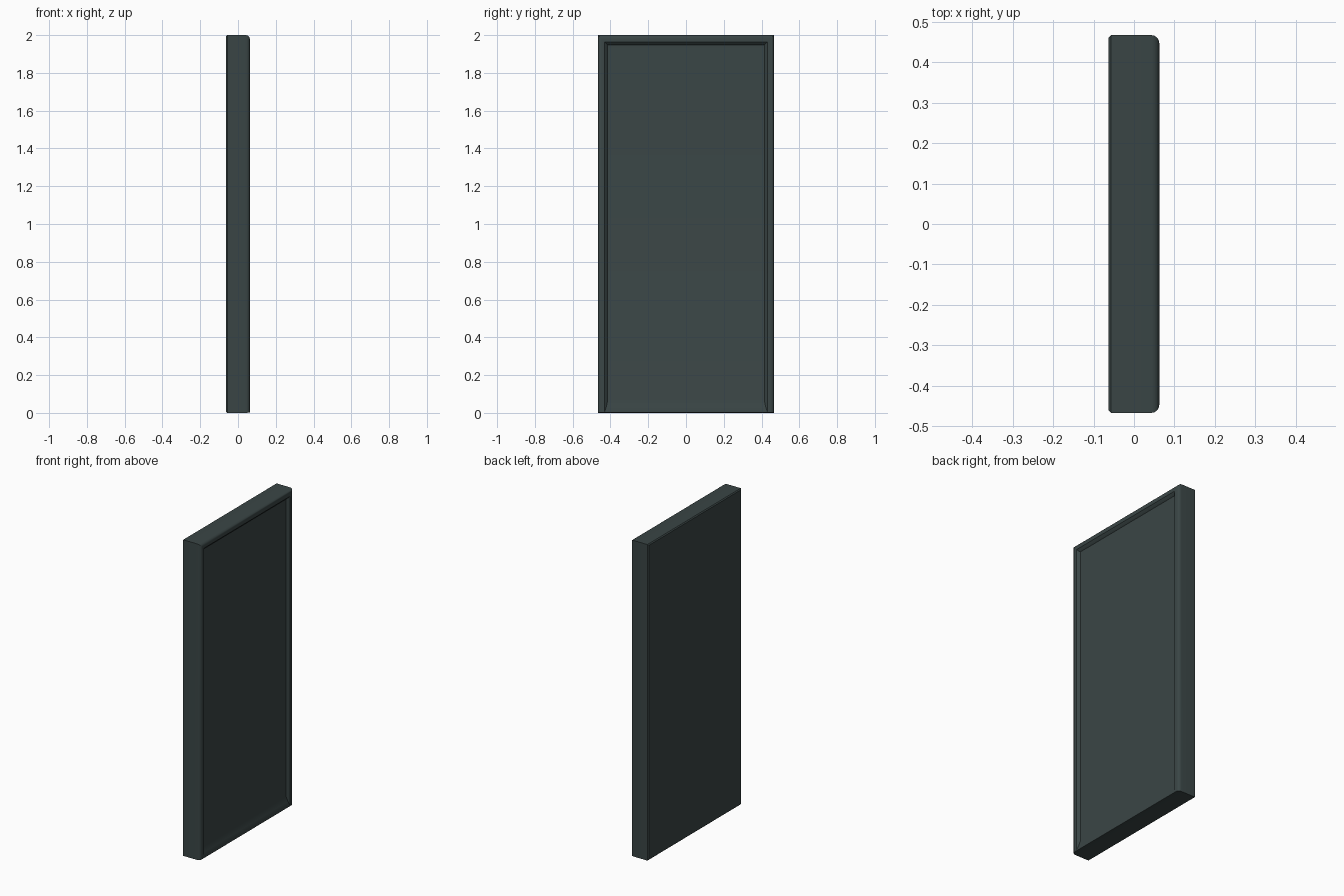
import bpy, bmesh, math

if "Cube" in bpy.data.objects:
    bpy.data.objects.remove(bpy.data.objects["Cube"])

W, H, D = 0.467, 2.0, 0.0625   # half width, height, half depth

mat = bpy.data.materials.new("dark slate")
mat.diffuse_color = (0.042, 0.06, 0.06, 1)
mat.use_nodes = True
mat.node_tree.nodes["Principled BSDF"].inputs["Base Color"].default_value = mat.diffuse_color


def finish(name, bm, angle):
    me = bpy.data.meshes.new(name)
    bmesh.ops.recalc_face_normals(bm, faces=bm.faces)
    bm.to_mesh(me)
    bm.free()
    me.materials.append(mat)
    ob = bpy.data.objects.new(name, me)
    bpy.context.collection.objects.link(ob)
    bpy.context.view_layer.objects.active = ob
    ob.select_set(True)
    bpy.ops.object.shade_smooth_by_angle(angle=math.radians(angle))
    ob.select_set(False)
    return ob


def rect(bm, side, bottom, x):
    """Rectangle loop inset by side (left, right, top) and bottom."""
    y, top = W - side, H - side
    return [bm.verts.new((x, *p)) for p in
            ((-y, bottom), (y, bottom), (y, top), (-y, top))]


# Slab with rounded rim, sloping sill and recessed panel: (side inset, sill inset, x)
profile = [(0.006, 0.006, -D), (0, 0, -D + 0.006), (0, 0, D - 0.02)]
for i in range(1, 5):
    a = math.radians(22.5 * i)
    profile.append((0.02 * (1 - math.cos(a)), 0.0008 * i, D - 0.02 + 0.02 * math.sin(a)))
profile += [(0.036, 0.006, D), (0.046, 0.035, D - 0.008), (0.052, 0.065, D - 0.016)]

bm = bmesh.new()
loops = [rect(bm, *p) for p in profile]
for a, b in zip(loops, loops[1:]):
    for i in range(4):
        j = (i + 1) % 4
        bm.faces.new((a[i], a[j], b[j], b[i]))
bm.faces.new(loops[0])
bm.faces.new(loops[-1])
finish("framed_panel", bm, 32)
